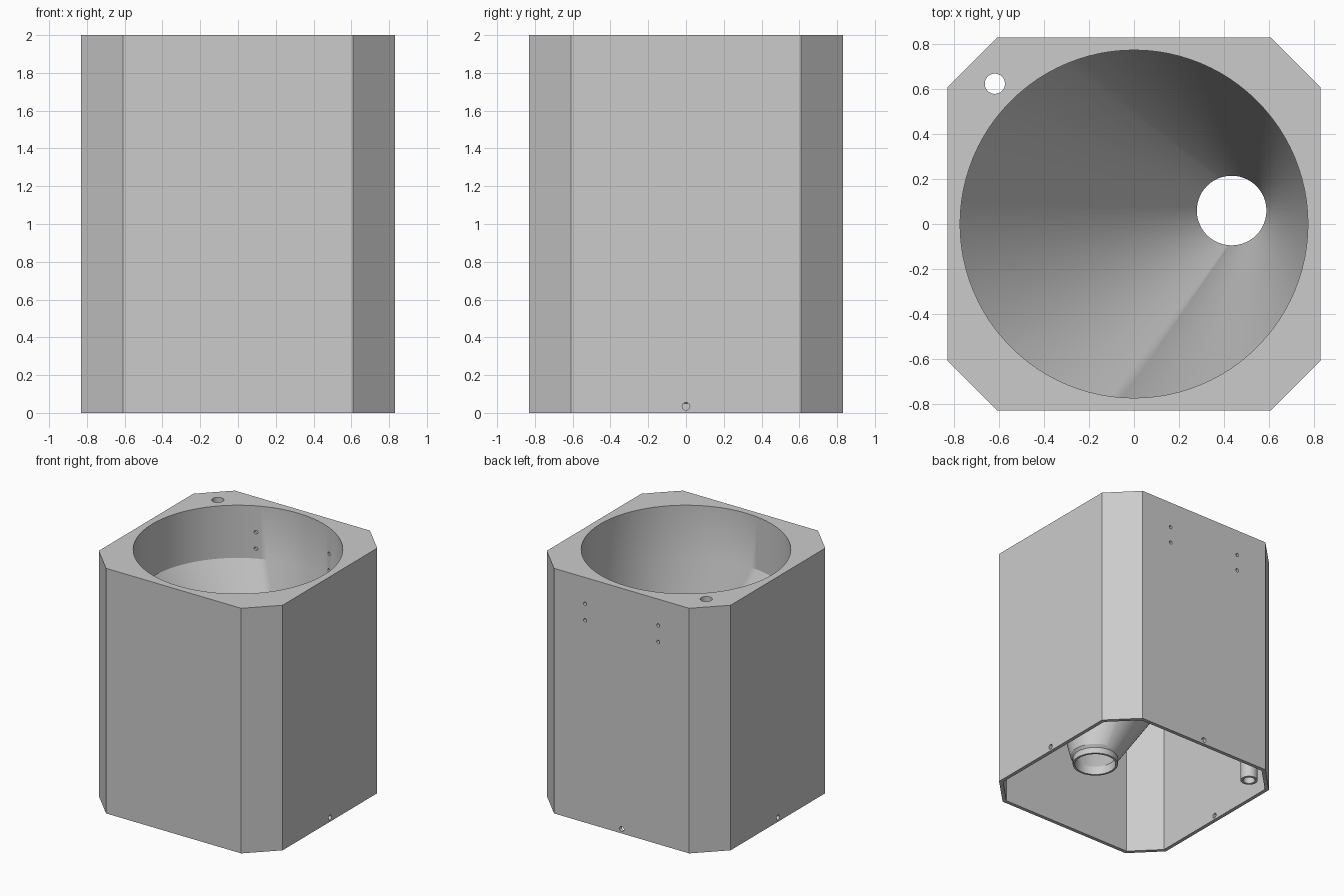
import bpy, bmesh, math

cube = bpy.data.objects.get("Cube")
if cube:
    bpy.data.objects.remove(cube, do_unlink=True)

HALF, FLAT, WALL = 0.83, 0.61, 0.03      # octagonal casing
SPOUT = (0.435, 0.06)
DRAIN = (-0.62, 0.625)

grey = bpy.data.materials.new("plain_grey")
grey.use_nodes = True
colour = (0.6, 0.6, 0.6, 1)
grey.diffuse_color = colour
grey.node_tree.nodes["Principled BSDF"].inputs["Base Color"].default_value = colour


def loft(name, rings):
    """Closed solid through a stack of equal-count point rings."""
    bm = bmesh.new()
    loops = [[bm.verts.new(p) for p in ring] for ring in rings]
    for a, b in zip(loops, loops[1:]):
        for i in range(len(a)):
            j = (i + 1) % len(a)
            bm.faces.new((a[i], a[j], b[j], b[i]))
    bm.faces.new(loops[0][::-1])
    bm.faces.new(loops[-1])
    bmesh.ops.recalc_face_normals(bm, faces=bm.faces)
    mesh = bpy.data.meshes.new(name)
    bm.to_mesh(mesh)
    bm.free()
    mesh.materials.append(grey)
    obj = bpy.data.objects.new(name, mesh)
    bpy.context.collection.objects.link(obj)
    return obj


def circle(r, z, centre=(0, 0), n=96):
    return [(centre[0] + r * math.cos(2 * math.pi * i / n),
             centre[1] + r * math.sin(2 * math.pi * i / n), z) for i in range(n)]


def octagon(half, flat, z):
    quarter = [(half, -flat), (half, flat)]
    pts = []
    for _ in range(4):
        pts += [(x, y, z) for x, y in quarter]
        quarter = [(-y, x) for x, y in quarter]
    return pts


def pin(r, start, end, axis, n=24):
    """Cylinder cutter along x or y; start and end are full points."""
    rings = []
    for p in (start, end):
        ring = []
        for i in range(n):
            u, z = (r * f(2 * math.pi * i / n) for f in (math.cos, math.sin))
            ring.append((p[0], p[1] + u, p[2] + z) if axis == "x"
                        else (p[0] + u, p[1], p[2] + z))
        rings.append(ring)
    return loft("hole_cutter", rings)


def combine(body, tool, operation):
    mod = body.modifiers.new(operation.lower(), "BOOLEAN")
    mod.operation, mod.object, mod.solver = operation, tool, "EXACT"
    bpy.context.view_layer.objects.active = body
    bpy.ops.object.modifier_apply(modifier=mod.name)
    bpy.data.objects.remove(tool, do_unlink=True)


# Casing: chamfered box, open underneath
casing = loft("funnel_casing", [octagon(HALF, FLAT, 0), octagon(HALF, FLAT, 2)])
inner_flat = FLAT - WALL * math.tan(math.pi / 8)
combine(casing, loft("casing_cavity", [octagon(HALF - WALL, inner_flat, z)
                                       for z in (-0.1, 1.95)]), "DIFFERENCE")

# Off-centre funnel with its spout, and the drain tube
combine(casing, loft("funnel_skin", [
    circle(0.172, 0, SPOUT), circle(0.172, 0.05, SPOUT), circle(0.19, 0.07, SPOUT),
    circle(0.793, 1.56), circle(0.793, 1.98)]), "UNION")
combine(casing, loft("drain_tube", [circle(0.065, z, DRAIN, 48)
                                    for z in (0, 1.98)]), "UNION")

# Funnel bowl and drain bore
combine(casing, loft("funnel_bowl", [
    circle(0.155, -0.1, SPOUT), circle(0.155, 0.07, SPOUT),
    circle(0.775, 1.57), circle(0.775, 2.1)]), "DIFFERENCE")
combine(casing, loft("drain_bore", [circle(0.045, z, DRAIN, 48)
                                    for z in (-0.1, 2.1)]), "DIFFERENCE")

# Mounting holes in the back, through wall and bowl
for x in (-0.33, 0.33):
    for z in (1.65, 1.785):
        combine(casing, pin(0.014, (x, 0.6, z), (x, 0.9, z), "y"), "DIFFERENCE")

# Screw holes near the foot on both sides and the back
for s in (-1, 1):
    combine(casing, pin(0.02, (s * 0.75, 0, 0.035), (s * 0.9, 0, 0.035), "x"),
            "DIFFERENCE")
combine(casing, pin(0.02, (0, 0.75, 0.035), (0, 0.9, 0.035), "y"), "DIFFERENCE")

# Smooth the round surfaces, keep the edges crisp
bpy.ops.object.select_all(action="DESELECT")
casing.select_set(True)
bpy.context.view_layer.objects.active = casing
bpy.ops.object.shade_smooth_by_angle(angle=math.radians(25))
